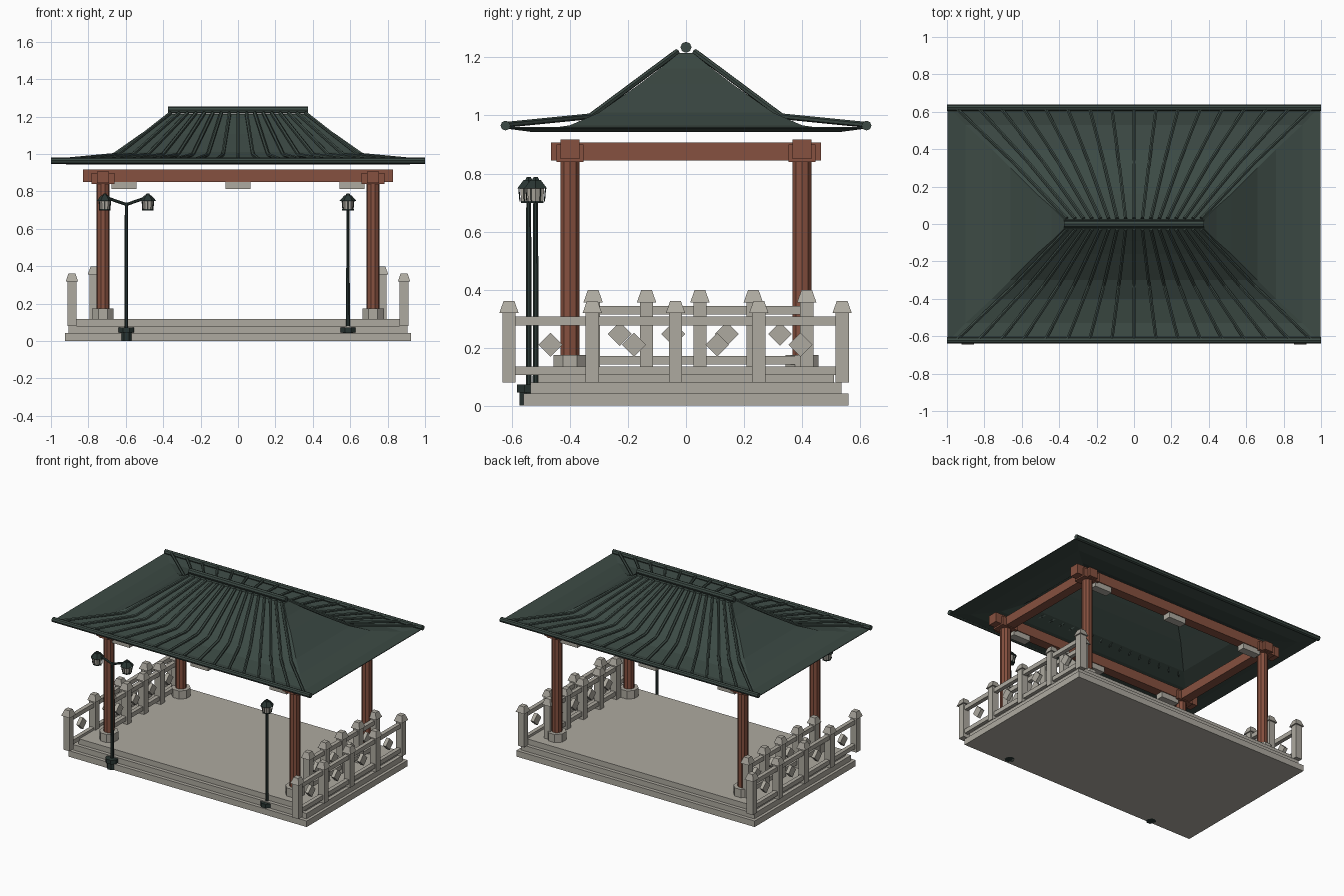
import bpy, bmesh, math
from mathutils import Matrix, Vector

if "Cube" in bpy.data.objects:
    bpy.data.objects.remove(bpy.data.objects["Cube"])


def material(name, rgb):
    m = bpy.data.materials.new(name)
    m.use_nodes = True
    m.diffuse_color = (*rgb, 1)
    bsdf = m.node_tree.nodes["Principled BSDF"]
    bsdf.inputs["Base Color"].default_value = (*rgb, 1)
    bsdf.inputs["Roughness"].default_value = 0.8
    return m


STONE = material("pale stone", (0.42, 0.40, 0.35))
WOOD = material("red brown wood", (0.24, 0.082, 0.05))
TILE = material("dark green tile", (0.045, 0.068, 0.058))
IRON = material("dark iron", (0.022, 0.036, 0.032))


def finish(name, bm, mat):
    bmesh.ops.recalc_face_normals(bm, faces=bm.faces)
    me = bpy.data.meshes.new(name)
    bm.to_mesh(me)
    bm.free()
    me.materials.append(mat)
    ob = bpy.data.objects.new(name, me)
    bpy.context.collection.objects.link(ob)
    return ob


def add_box(bm, center, size, rot=None):
    mat = Matrix.Translation(center) @ (rot or Matrix()) @ Matrix.Diagonal((*size, 1))
    bmesh.ops.create_cube(bm, size=1, matrix=mat)


def add_prism(bm, x, y, z0, z1, r0, r1, sides=8):
    # upright tapered prism with a flat side facing the front
    mat = Matrix.Translation((x, y, (z0 + z1) / 2)) @ Matrix.Rotation(math.pi / sides, 4, "Z")
    bmesh.ops.create_cone(bm, cap_ends=True, segments=sides, radius1=r0, radius2=r1,
                          depth=z1 - z0, matrix=mat)


def add_bar(bm, a, b, r, sides=8):
    # round bar between two points
    a, b = Vector(a), Vector(b)
    rot = (b - a).to_track_quat("Z", "Y").to_matrix().to_4x4()
    bmesh.ops.create_cone(bm, cap_ends=True, segments=sides, radius1=r, radius2=r,
                          depth=(b - a).length, matrix=Matrix.Translation((a + b) / 2) @ rot)


# Stepped platform
bm = bmesh.new()
for hx, hy, z0, z1 in ((0.925, 0.56, 0, 0.042), (0.905, 0.535, 0.042, 0.08), (0.88, 0.51, 0.08, 0.118)):
    add_box(bm, (0, 0, (z0 + z1) / 2), (2 * hx, 2 * hy, z1 - z0))
finish("platform", bm, STONE)

# Columns, their stone feet and the bracket blocks
CORNERS = [(sx * 0.722, sy * 0.4) for sx in (-1, 1) for sy in (-1, 1)]
feet, columns, brackets = bmesh.new(), bmesh.new(), bmesh.new()
for x, y in CORNERS:
    add_prism(feet, x, y, 0.118, 0.175, 0.062, 0.062)
    add_prism(columns, x, y, 0.175, 0.91, 0.035, 0.035, 10)
    add_box(brackets, (x, y, 0.87), (0.125, 0.093, 0.06))
finish("column_feet", feet, STONE)
finish("columns", columns, WOOD)
finish("column_brackets", brackets, WOOD)

# Beams and the pale blocks hung below the long ones
bm, blocks = bmesh.new(), bmesh.new()
for s in (-1, 1):
    add_box(bm, (0, s * 0.4, 0.884), (1.66, 0.066, 0.068))
    add_box(bm, (s * 0.722, 0, 0.876), (0.065, 0.93, 0.062))
    for x in (-0.61, 0, 0.61):
        add_box(blocks, (x, s * 0.4, 0.832), (0.135, 0.055, 0.038))
finish("beams", bm, WOOD)
finish("beam_blocks", blocks, STONE)


# Fences: a row of capped posts, two rails and a diamond in each bay
def fence(name, x, y0, step, base):
    bm = bmesh.new()
    posts = [y0 + i * step for i in range(5)]
    for y in posts:
        add_box(bm, (x, y, base + 0.12), (0.048, 0.046, 0.24))
        mat = Matrix.Translation((x, y, base + 0.26)) @ Matrix.Rotation(math.pi / 4, 4, "Z")
        bmesh.ops.create_cone(bm, cap_ends=True, segments=4, radius1=0.047, radius2=0.026,
                              depth=0.042, matrix=mat)
    mid, length = (posts[0] + posts[-1]) / 2, posts[-1] - posts[0]
    for z in (base + 0.04, base + 0.212):
        add_box(bm, (x, mid, z), (0.028, length, 0.03))
    for y in posts[:-1]:
        add_box(bm, (x, y + step / 2, base + 0.13), (0.025, 0.058, 0.058),
                Matrix.Rotation(math.pi / 4, 4, "X"))
    finish(name, bm, STONE)


for side, s in (("right", -1), ("left", 1)):
    fence(side + "_outer_fence", s * 0.888, -0.61, 0.287, 0.08)
    fence(side + "_inner_fence", s * 0.77, -0.32, 0.184, 0.117)

# Concave hipped roof with a slightly upturned eave
RINGS = ((0.375, 0.025, 1.215), (0.44, 0.09, 1.162), (0.52, 0.16, 1.108), (0.66, 0.3, 1.01),
         (0.76, 0.4, 0.966), (0.9, 0.53, 0.947), (0.997, 0.63, 0.96))
bm = bmesh.new()
loops = [[bm.verts.new((sx * x, sy * y, z)) for sx, sy in ((-1, -1), (1, -1), (1, 1), (-1, 1))]
         for x, y, z in RINGS]
bm.faces.new(loops[0])
for upper, lower in zip(loops, loops[1:]):
    for i in range(4):
        j = (i + 1) % 4
        bm.faces.new((upper[i], lower[i], lower[j], upper[j]))
roof = finish("roof", bm, TILE)
shell = roof.modifiers.new("thickness", "SOLIDIFY")
shell.thickness = 0.004

# Ridge and eave tubes
bm = bmesh.new()
add_bar(bm, (-0.375, 0, 1.235), (0.375, 0, 1.235), 0.019)
for s in (-1, 1):
    add_bar(bm, (-1, s * 0.622, 0.965), (1, s * 0.622, 0.965), 0.017)
finish("ridge_and_eave_tubes", bm, TILE)

# Tile ribs fanning from the ridge to the eaves
bm = bmesh.new()
COUNT = 17
for s in (-1, 1):
    for i in range(COUNT):
        u = 2 * i / (COUNT - 1) - 1
        path = [(u * 0.36, s * 0.03, 1.22), (u * 0.645, s * 0.33, 0.997), (u * 0.95, s * 0.62, 0.968)]
        for a, b in zip(path, path[1:]):
            add_bar(bm, a, b, 0.01, 6)
finish("roof_ribs", bm, TILE)


# Lamps: pole, foot, and lanterns on optional arms
def lamp(name, x, y, offsets):
    iron, glass = bmesh.new(), bmesh.new()
    add_prism(iron, x, y, 0, 0.045, 0.034, 0.034)
    add_prism(iron, x, y, 0.045, 0.073, 0.044, 0.044)
    add_prism(iron, x, y, 0.073, 0.74 if len(offsets) > 1 else 0.71, 0.011, 0.009)
    for dx in offsets:
        if dx:
            add_bar(iron, (x, y, 0.73), (x + dx, y, 0.77), 0.008, 6)
        add_prism(glass, x + dx, y, 0.705, 0.75, 0.03, 0.034, 6)
        add_prism(iron, x + dx, y, 0.698, 0.706, 0.031, 0.031, 6)
        add_prism(iron, x + dx, y, 0.748, 0.778, 0.046, 0.02, 6)
        add_prism(iron, x + dx, y, 0.778, 0.788, 0.014, 0.008, 6)
        # corner bars of the lantern
        for k in range(6):
            a = math.pi / 6 + k * math.pi / 3
            c, t = math.cos(a), math.sin(a)
            add_bar(iron, (x + dx + 0.03 * c, y + 0.03 * t, 0.703),
                    (x + dx + 0.034 * c, y + 0.034 * t, 0.75), 0.002, 4)
    finish(name + "_metal", iron, IRON)
    finish(name + "_glass", glass, STONE)


lamp("double_lamp", -0.597, -0.542, (-0.115, 0.115))
lamp("single_lamp", 0.588, -0.518, (0,))
